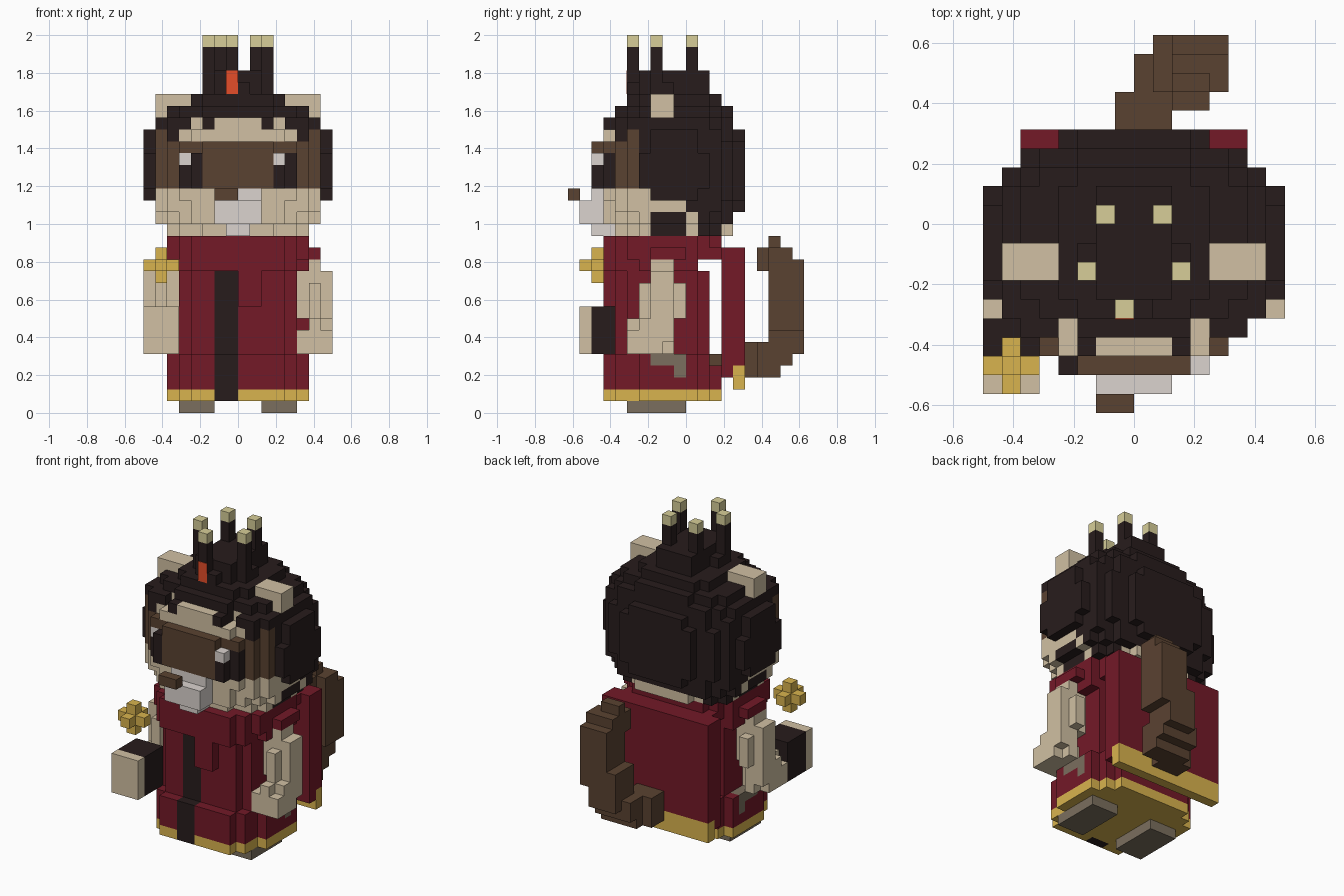
import bpy, bmesh
from mathutils import Vector

if "Cube" in bpy.data.objects:
    bpy.data.objects.remove(bpy.data.objects["Cube"], do_unlink=True)

U = 1 / 16  # edge of one block

# Colours, given as sRGB and converted to linear
PALETTE = {
    "dark_fur": (39, 28, 28), "red_cloth": (115, 25, 39), "beige_fur": (209, 192, 163),
    "brown_fur": (90, 66, 49), "gold": (217, 180, 78), "stone_grey": (123, 111, 94),
    "pale_tip": (215, 206, 152), "light_grey": (219, 212, 207), "orange": (229, 77, 41),
}
NAMES = list(PALETTE)
MATS = []
for name, rgb in PALETTE.items():
    lin = [((c / 255 + 0.055) / 1.055) ** 2.4 for c in rgb] + [1]
    m = bpy.data.materials.new(name)
    m.use_nodes = True
    m.diffuse_color = lin
    bsdf = m.node_tree.nodes["Principled BSDF"]
    bsdf.inputs["Base Color"].default_value = lin
    bsdf.inputs["Roughness"].default_value = 0.9
    MATS.append(m)


def box(cells, color, x0, x1, y0, y1, z0, z1):
    """Fill a range of block cells with one colour."""
    for x in range(x0, x1):
        for y in range(y0, y1):
            for z in range(z0, z1):
                cells[x, y, z] = color


def build(name, cells):
    """Make one object from the outer faces of a set of block cells."""
    bm = bmesh.new()
    used = sorted(set(cells.values()))
    for cell, color in cells.items():
        for axis in range(3):
            for s in (0, 1):
                n = list(cell)
                n[axis] += 2 * s - 1
                if tuple(n) in cells:
                    continue
                a, b = (axis + 1) % 3, (axis + 2) % 3
                ring = [(0, 0), (1, 0), (1, 1), (0, 1)]
                verts = []
                for da, db in (ring if s else ring[::-1]):
                    p = list(cell)
                    p[axis] += s
                    p[a] += da
                    p[b] += db
                    verts.append(bm.verts.new(Vector(p) * U))
                bm.faces.new(verts).material_index = used.index(color)
    bmesh.ops.remove_doubles(bm, verts=bm.verts[:], dist=1e-4)
    # merge flat neighbours of the same colour
    bmesh.ops.dissolve_limit(bm, angle_limit=0.01, verts=bm.verts[:],
                             edges=bm.edges[:], delimit={'MATERIAL'})
    me = bpy.data.meshes.new(name)
    bm.to_mesh(me)
    bm.free()
    for c in used:
        me.materials.append(MATS[NAMES.index(c)])
    ob = bpy.data.objects.new(name, me)
    bpy.context.collection.objects.link(ob)


def part(name, *boxes):
    cells = {}
    for b in boxes:
        box(cells, *b)
    build(name, cells)


def pair(name, *boxes):
    """Build a left part and its mirrored right twin."""
    part("left_" + name, *boxes)
    part("right_" + name, *[(c, -x1, -x0, *r) for c, x0, x1, *r in boxes])


# Head: stepped ellipsoid plus a flat face, coloured by zone (x is the distance from the middle)
def head_color(x, y, z):
    if z < 19 and y < -3 or z == 17 and y < 0 or z < 17 and y == 0 or z == 15 and x < 4:
        return "beige_fur"
    if x > 7:
        return "dark_fur"
    forehead = (z == 23 and y < -5 and x < 5 or z == 24 and y == -7 and x < 2
                or z == 24 and y == -5 and 3 < x < 4)
    if forehead:
        return "beige_fur"
    if y < -4 and (z < 23 or z == 23 and y == -5):
        return "brown_fur"
    return "dark_fur"


def in_ellipsoid(x, y, z):
    return (x / 8.15) ** 2.3 + (abs(y + 1.5) / 6.15) ** 2.3 + (abs(z - 20) / 7.3) ** 2.3 <= 1


# Face, jaw and fringe blocks: half width, y range, z range
FACE = [(4, -7, -3, 16, 24), (5, -7, -3, 18, 23), (5, -6, -3, 16, 24), (6, -6, -3, 17, 24),
        (7, -5, -3, 17, 25), (3, -6, -3, 15, 16), (5, -5, -3, 15, 16), (6, -5, -3, 16, 17),
        (3, -7, -5, 24, 25), (6, -6, -4, 24, 25)]
head = {}
for i in range(-8, 8):
    x = abs(i + 0.5)
    for y in range(-7, 5):
        for z in range(15, 27):
            face = any(x < h and y0 <= y < y1 and z0 <= z < z1 for h, y0, y1, z0, z1 in FACE)
            notch = (z >= 24 and y < -5 and 3 < x < 4 or z == 26 and x > 4
                     or z == 17 and x > 7)
            ear_seat = x > 4 and -3 <= y < -1 and z >= 25
            if (face or in_ellipsoid(x, y, z)) and not notch and not ear_seat:
                head[i, y, z] = head_color(x, y, z)
box(head, "brown_fur", -3, 3, -8, -7, 19, 23)
# Eyes wrap round the corner of the face
for x in (-4, 3):
    box(head, "dark_fur", x, x + 1, -8, -7, 19, 22)
for x in (-5, 4):
    box(head, "dark_fur", x, x + 1, -7, -6, 19, 22)
head[-5, -7, 21] = head[3, -8, 21] = "light_grey"
build("head", head)

part("muzzle", ("light_grey", -2, 2, -9, -7, 16, 18), ("light_grey", -1, 1, -8, -6, 15, 16),
     ("light_grey", -2, 2, -8, -7, 18, 19))
part("nose", ("brown_fur", -2, 0, -10, -9, 18, 19))
pair("ear", ("beige_fur", 4, 7, -3, -1, 25, 27))

# Crown of hair and its five pale-tipped spikes
part("crown", ("dark_fur", -4, 4, -4, 2, 26, 27), ("dark_fur", -2, 2, -4, 2, 27, 29),
     ("dark_fur", -3, 3, -3, -1, 27, 28))
for i, (x, y) in enumerate([(-2, 0), (1, 0), (-3, -3), (2, -3), (-1, -5)]):
    part(f"hair_spike_{i + 1}", ("dark_fur", x, x + 1, y, y + 1, 26, 31),
         ("pale_tip", x, x + 1, y, y + 1, 31, 32))
part("hair_tuft", ("dark_fur", 0, 1, -5, -4, 26, 28))
bpy.ops.mesh.primitive_cube_add(size=1, location=(-0.5 * U, -5 * U - 0.001, 28 * U))
plate = bpy.context.object
plate.name = "forehead_mark"
plate.scale = (U, 0.004, 2 * U)
plate.data.materials.append(MATS[NAMES.index("orange")])


# Robe with stepped corners, a slimmer middle, gold hem and dark front stripe
def tier(color, z0, z1, back=3):
    return [(color, -6, 6, -4, 1, z0, z1), (color, -5, 5, -6, min(2, back), z0, z1),
            (color, -4, 4, -7, back, z0, z1)]


part("robe", *tier("gold", 1, 2), *tier("red_cloth", 2, 4), *tier("red_cloth", 4, 5, 2),
     ("red_cloth", -5, 5, -5, 1, 5, 12), ("red_cloth", -4, 4, -6, 2, 5, 12),
     ("red_cloth", 0, 2, -7, -6, 9, 12),
     *tier("red_cloth", 12, 13, 1), *tier("red_cloth", 13, 15),
     ("red_cloth", -6, 6, -5, 1, 13, 15), ("red_cloth", -7, 7, -3, 0, 13, 14),
     ("dark_fur", -2, 0, -7, -6, 1, 5), ("dark_fur", -2, 0, -6, -5, 5, 12),
     *[("stone_grey", x, x + 1, -3, 0, 4, 5) for x in (-6, 5)],
     *[("stone_grey", x, x + 1, -1, 0, 3, 4) for x in (-6, 5)])
pair("foot", ("stone_grey", 2, 5, -5, 0, 0, 1))

# Cape hanging behind
part("cape", ("red_cloth", -6, 6, 3, 5, 4, 14), ("red_cloth", -6, 6, 3, 4, 3, 4),
     ("gold", -6, 6, 4, 5, 2, 4), ("red_cloth", -5, 5, 1, 3, 13, 14))

# Arms
pair("arm", ("beige_fur", 6, 7, -3, -1, 11, 13), ("beige_fur", 5, 8, -3, -1, 8, 12),
     ("beige_fur", 6, 7, -4, 0, 8, 11), ("beige_fur", 6, 8, -4, -1, 6, 8),
     ("beige_fur", 5, 8, -5, -2, 5, 7), ("beige_fur", 6, 7, -5, -1, 5, 8))

# Held block with the floating gold spark above it
part("held_block", ("beige_fur", -8, -5, -9, -8, 5, 9), ("dark_fur", -8, -5, -8, -5, 5, 9))
part("gold_spark", ("gold", -8, -5, -8, -7, 12, 13), ("gold", -7, -6, -9, -6, 12, 13),
     ("gold", -7, -6, -8, -7, 11, 14))

# Tail, passing under the cape, leaning to the left as it rises and curling at the tip
part("tail", *[("brown_fur", *b) for b in (
    (-1, 2, 2, 5, 4, 5), (-1, 2, 5, 7, 3, 6), (0, 4, 6, 8, 3, 6),
    (0, 4, 7, 9, 4, 6), (1, 4, 7, 10, 5, 8), (1, 5, 7, 10, 7, 9), (2, 5, 7, 10, 9, 13),
    (2, 5, 7, 9, 13, 14), (2, 4, 7, 8, 14, 15), (2, 4, 6, 7, 12, 14))])
